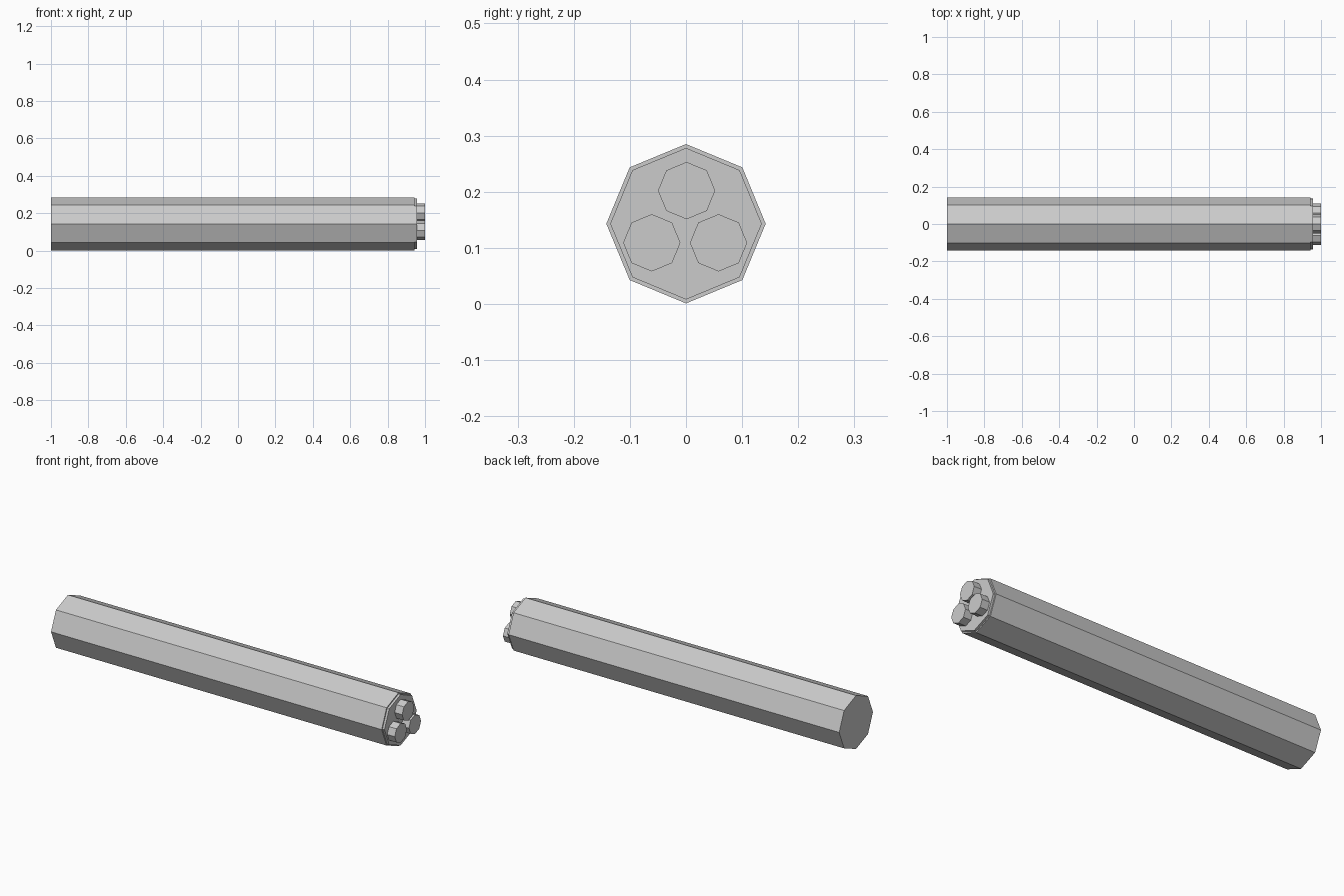
import bpy
import math

if "Cube" in bpy.data.objects:
    bpy.data.objects.remove(bpy.data.objects["Cube"])

# One plain grey for the whole model
grey = bpy.data.materials.new("grey")
grey.diffuse_color = (0.6, 0.6, 0.6, 1)
grey.use_nodes = True
grey.node_tree.nodes["Principled BSDF"].inputs["Base Color"].default_value = grey.diffuse_color


def rod(name, radius, x0, x1, y, z):
    """Eight-sided rod along x with a corner pointing straight up."""
    bpy.ops.mesh.primitive_cylinder_add(
        vertices=8, radius=radius, depth=x1 - x0,
        location=((x0 + x1) / 2, y, z), rotation=(0, math.pi / 2, 0))
    obj = bpy.context.object
    obj.name = name
    obj.data.materials.append(grey)
    return obj


# Outer sheath and the slightly narrower filling showing at its end
rod("sheath", 0.142, -1, 0.944, 0, 0.143)
rod("inner_filling", 0.135, 0.93, 0.956, 0, 0.143)

# Three bare cores sticking out of the end
for name, y, z in (("top_core", 0.001, 0.202),
                   ("left_core", -0.061, 0.109),
                   ("right_core", 0.058, 0.109)):
    rod(name, 0.051, 0.94, 1, y, z)
